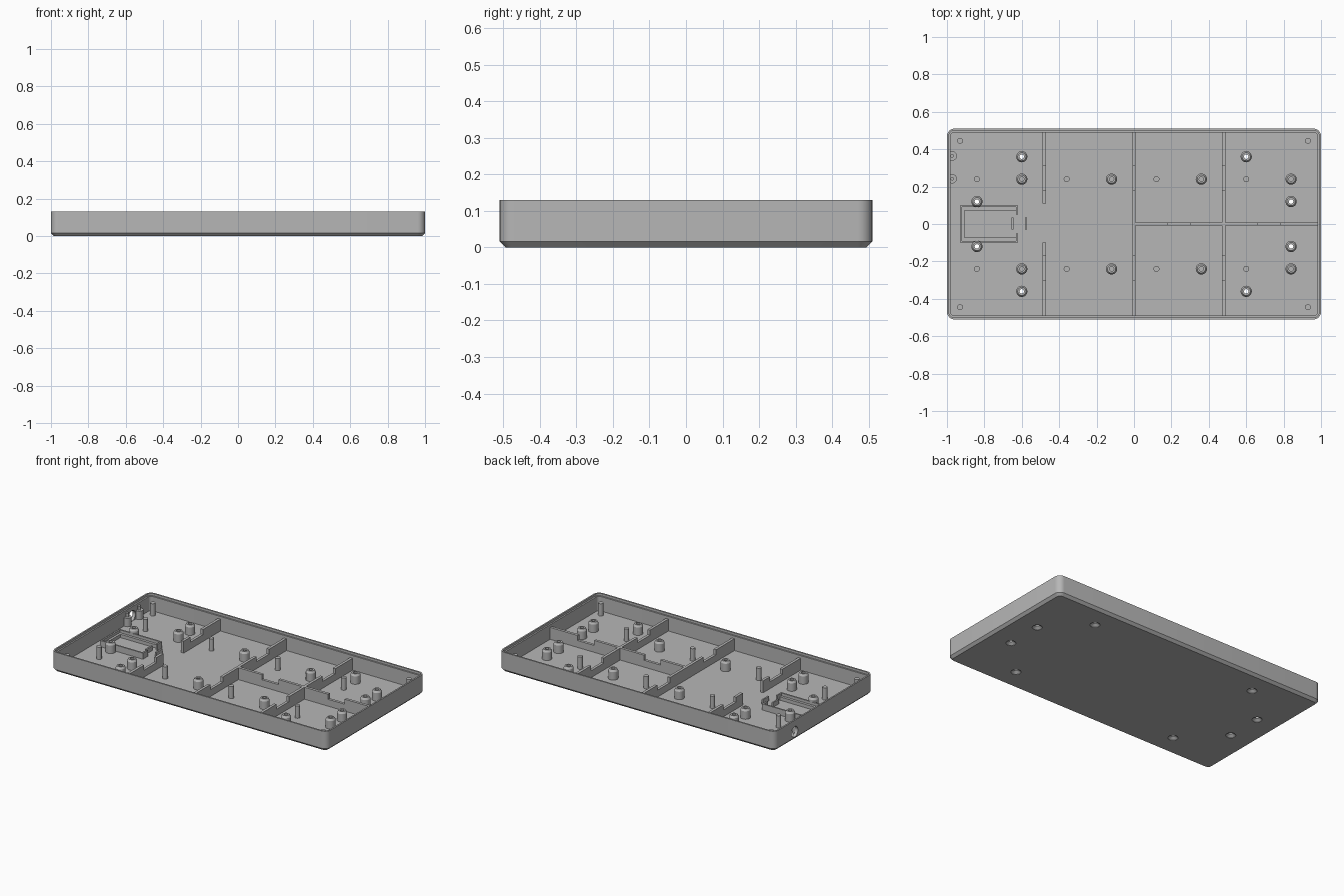
import bpy, bmesh
from math import pi, sin, cos
from mathutils import Matrix

if "Cube" in bpy.data.objects:
    bpy.data.objects.remove(bpy.data.objects["Cube"])

plastic = bpy.data.materials.new("grey plastic")
plastic.use_nodes = True
GREY = (0.47, 0.47, 0.47, 1)
plastic.diffuse_color = GREY
plastic.node_tree.nodes["Principled BSDF"].inputs["Base Color"].default_value = GREY

HX, HY, TOP, FLOOR = 1.0, 0.51, 0.13, 0.02
WALL, LIP = 0.02, 0.01
RIB, RIB_TOP, NOTCH = 0.018, 0.098, 0.065


def finish(name, bm):
    bmesh.ops.recalc_face_normals(bm, faces=bm.faces)
    mesh = bpy.data.meshes.new(name)
    bm.to_mesh(mesh)
    bm.free()
    mesh.materials.append(plastic)
    ob = bpy.data.objects.new(name, mesh)
    bpy.context.collection.objects.link(ob)
    return ob


def smooth(ob):
    bpy.ops.object.select_all(action='DESELECT')
    ob.select_set(True)
    bpy.context.view_layer.objects.active = ob
    bpy.ops.object.shade_smooth_by_angle(angle=0.5)


def bridge(bm, a, b):
    for i in range(len(a)):
        j = (i + 1) % len(a)
        bm.faces.new((a[i], a[j], b[j], b[i]))


def lathe(bm, x, y, profile, seg=24):
    """Revolve a closed (radius, z) outline; an outline ending on the axis gets caps."""
    rings = [[bm.verts.new((x + r * cos(2 * pi * i / seg), y + r * sin(2 * pi * i / seg), z))
              for i in range(seg)] for r, z in profile]
    for a, b in zip(rings, rings[1:]):
        bridge(bm, a, b)
    bm.faces.new(rings[0])
    bm.faces.new(rings[-1])


def box(bm, x0, x1, y0, y1, z0, z1):
    m = Matrix.Translation(((x0 + x1) / 2, (y0 + y1) / 2, (z0 + z1) / 2))
    bmesh.ops.create_cube(bm, size=1, matrix=m @ Matrix.Diagonal((x1 - x0, y1 - y0, z1 - z0, 1)))


def rounded_ring(bm, inset, z, seg=8):
    """Rounded rectangle loop, inset from the outer wall."""
    r = max(0.04 - inset, 0.012)
    ring = []
    for k, (sx, sy) in enumerate([(1, 1), (-1, 1), (-1, -1), (1, -1)]):
        for i in range(seg + 1):
            t = (k + i / seg) * pi / 2
            ring.append(bm.verts.new((sx * (HX - inset - r) + r * cos(t),
                                      sy * (HY - inset - r) + r * sin(t), z)))
    return ring


def cut(target, cutter):
    cutter.hide_render = True
    mod = target.modifiers.new("cut", 'BOOLEAN')
    mod.operation, mod.object, mod.solver = 'DIFFERENCE', cutter, 'EXACT'
    bpy.context.view_layer.objects.active = target
    bpy.ops.object.modifier_apply(modifier=mod.name)
    bpy.data.objects.remove(cutter)


# Tray shell: chamfered base, straight wall, stepped lip
bm = bmesh.new()
section = [(0.016, 0), (0, 0.016), (0, TOP), (LIP, TOP), (LIP, TOP - 0.015),
           (WALL, TOP - 0.015), (WALL, FLOOR)]
rings = [rounded_ring(bm, *p) for p in section]
for a, b in zip(rings, rings[1:]):
    bridge(bm, a, b)
bm.faces.new(rings[0])
bm.faces.new(rings[-1])
shell = finish("case_shell", bm)

# Countersunk screw holes through the floor
screws = [(x, y * s) for x, y in [(-0.6, 0.36), (-0.84, 0.12), (0.6, 0.36), (0.84, 0.12)]
          for s in (1, -1)]
bm = bmesh.new()
for x, y in screws:
    lathe(bm, x, y, [(0.03, -0.01), (0.03, 0.002), (0.012, 0.016), (0.012, 0.04)])
cut(shell, finish("screw_hole_cutter", bm))

# Rounded port opening in the end wall
bm = bmesh.new()
lathe(bm, 0, 0, [(0.034, -0.05), (0.034, 0.05)])
port = Matrix.Translation((-HX, 0.302, 0.055)) @ Matrix.Rotation(pi / 2, 4, 'Y')
bmesh.ops.transform(bm, matrix=port, verts=bm.verts)
cut(shell, finish("port_cutter", bm))
smooth(shell)

# Hollow bosses: open ones over the screw holes, blind ones elsewhere
bm = bmesh.new()
outer = [(0.03, 0.072), (0.022, 0.085), (0.012, 0.085)]
for x, y in screws:
    tube = [(0.03, FLOOR - 0.002)] + outer + [(0.012, FLOOR - 0.002)]
    lathe(bm, x, y, tube)
bm.faces.ensure_lookup_table()
bmesh.ops.delete(bm, geom=[f for f in bm.faces if len(f.verts) > 4], context='FACES_ONLY')
smooth(finish("screw_bosses", bm))

bm = bmesh.new()
for x in (-0.6, -0.12, 0.36, 0.84):
    for y in (0.24, -0.24):
        lathe(bm, x, y, [(0.03, FLOOR - 0.002)] + outer + [(0.012, 0.035)])
smooth(finish("blind_bosses", bm))

# Slim locating pins
bm = bmesh.new()
for x, y in [(-0.93, 0.445), (0.93, 0.445)] + [(px, 0.24) for px in (-0.84, -0.36, 0.12, 0.6)]:
    for s in (1, -1):
        lathe(bm, x, y * s, [(0.016, FLOOR - 0.002), (0.016, 0.1)], 16)
smooth(finish("locating_pins", bm))

# Posts either side of the port
bm = bmesh.new()
for y in (0.364, 0.242):
    lathe(bm, -0.972, y, [(0.025, FLOOR - 0.002), (0.025, 0.075), (0.009, 0.075), (0.009, 0.1)])
smooth(finish("port_posts", bm))


# Dividing ribs with lowered notches
def rib(bm, centre, start, end, notches, along_x=False):
    cuts = [start] + [v for n in notches for v in n] + [end]
    for i, (a, b) in enumerate(zip(cuts, cuts[1:])):
        top = NOTCH if i % 2 else RIB_TOP
        lo, hi = centre - RIB / 2, centre + RIB / 2
        if along_x:
            box(bm, a, b, lo, hi, FLOOR - 0.002, top)
        else:
            box(bm, lo, hi, a, b, FLOOR - 0.002, top)


front, back = (-0.3, -0.17), (0.18, 0.31)
end = HY - WALL + 0.002
bm = bmesh.new()
rib(bm, -0.48, -end, -0.1, [front])
rib(bm, -0.48, 0.11, end, [back])
for x in (0, 0.48):
    rib(bm, x, -end, end, [front, back])
rib(bm, 0, 0, HX - WALL + 0.002, [(0.18, 0.3), (0.66, 0.78)], True)
finish("dividing_ribs", bm)

# Module cradle: outer rails with inner ledges and short end returns
bm = bmesh.new()
x0, x1, h = -0.93, -0.62, 0.1
for s in (1, -1):
    for inner, outer_y, top in [(h - 0.01, h, 0.06), (h - 0.027, h - 0.01, 0.042)]:
        lo, hi = sorted((s * inner, s * outer_y))
        box(bm, x0, x1, lo, hi, FLOOR - 0.002, top)
    lo, hi = sorted((s * 0.05, s * h))
    box(bm, x1 - 0.01, x1, lo, hi, FLOOR - 0.002, 0.06)
box(bm, x0, x0 + 0.01, -h, h, FLOOR - 0.002, 0.06)
box(bm, x0 + 0.01, x0 + 0.025, -h + 0.02, h - 0.02, FLOOR - 0.002, 0.042)
finish("module_cradle", bm)

# Cradle clips
bm = bmesh.new()
for x in (-0.65, -0.577):
    box(bm, x - 0.005, x + 0.005, -0.03, 0.035, FLOOR - 0.002, 0.05)
finish("cradle_clips", bm)
